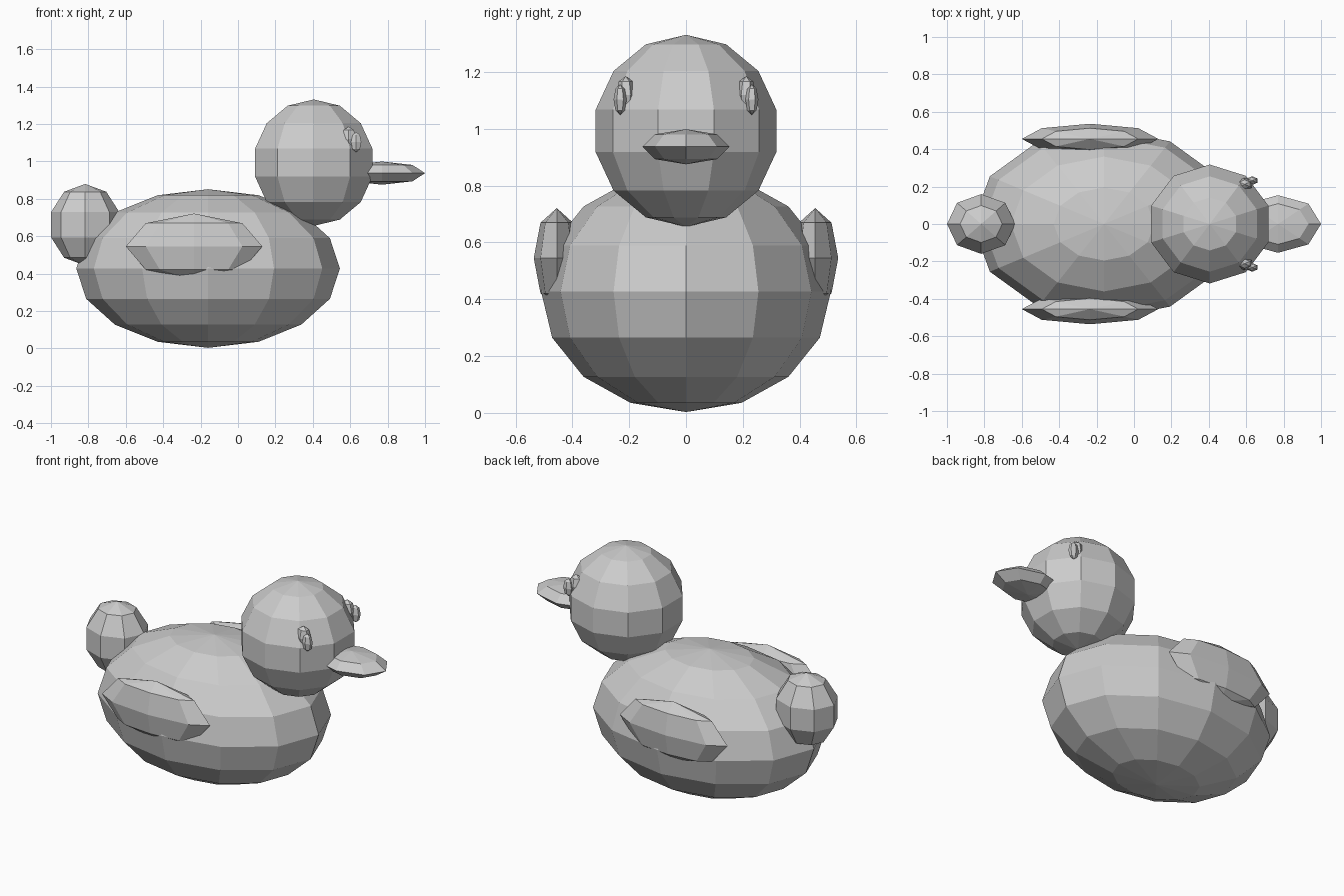
import bpy

if "Cube" in bpy.data.objects:
    bpy.data.objects.remove(bpy.data.objects["Cube"])


def ball(name, loc, radii, segments, rings):
    """Low-poly flat-shaded ellipsoid with its pole along z."""
    bpy.ops.mesh.primitive_uv_sphere_add(segments=segments, ring_count=rings,
                                         radius=1, location=loc)
    ob = bpy.context.object
    ob.name = name
    ob.scale = radii
    bpy.ops.object.transform_apply(location=False, rotation=False, scale=True)
    bpy.ops.object.shade_flat()
    return ob


# Centre parts
ball("body", (-0.16, 0, 0.427), (0.705, 0.51, 0.424), 12, 8)
ball("head", (0.405, 0, 0.993), (0.338, 0.326, 0.338), 10, 7)
ball("tail", (-0.817, 0, 0.661), (0.192, 0.168, 0.218), 8, 5)
ball("beak", (0.77, 0, 0.937), (0.23, 0.154, 0.062), 8, 4)

# Paired parts on both sides
for side, s in (("left", 1), ("right", -1)):
    ball(side + "_wing", (-0.235, s * 0.455, 0.545), (0.365, 0.081, 0.176), 8, 4)
    ball(side + "_eye", (0.592, s * 0.212, 1.12), (0.045, 0.035, 0.066), 6, 4)
    ball(side + "_pupil", (0.632, s * 0.232, 1.103), (0.032, 0.023, 0.054), 6, 4)
